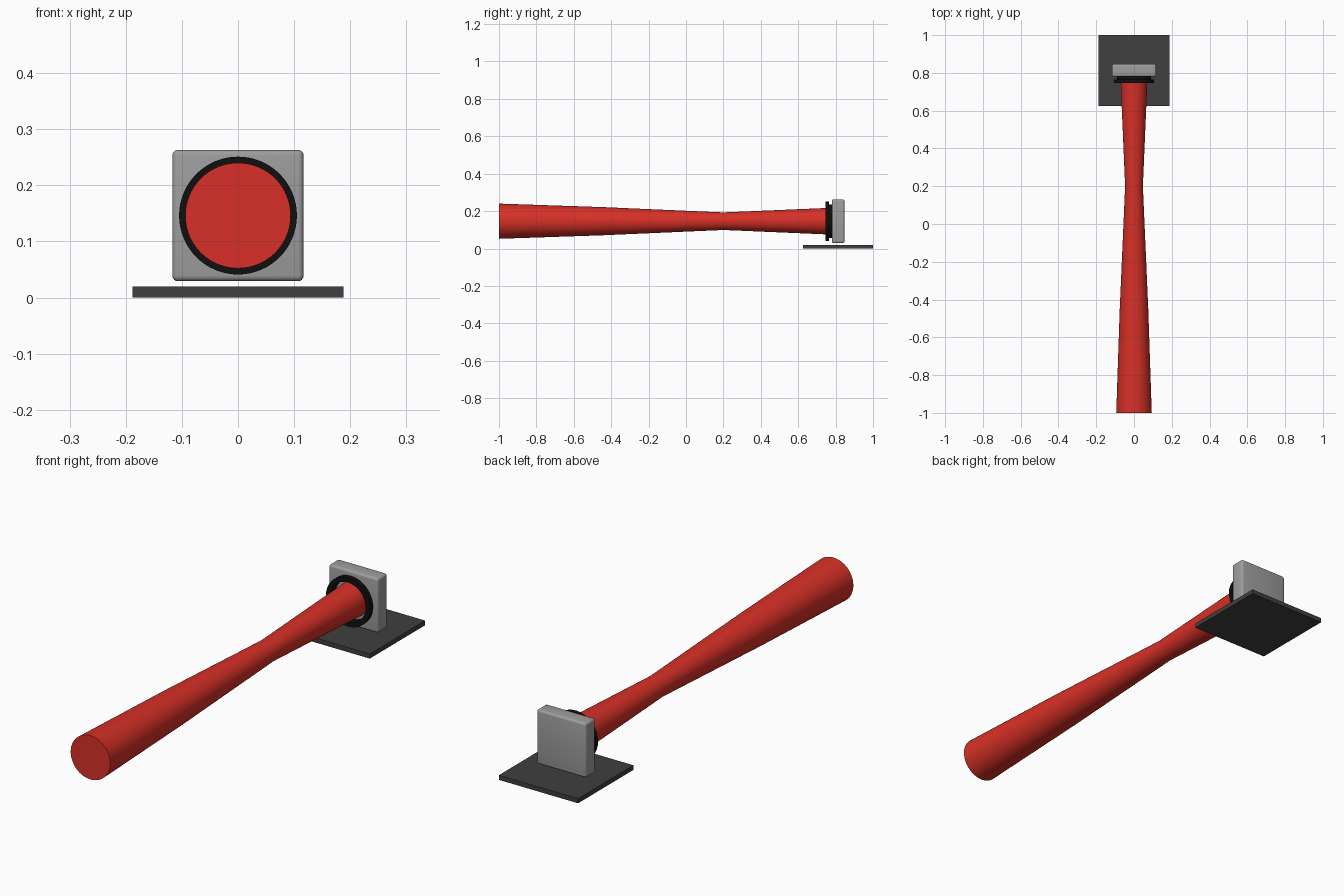
import bpy, bmesh, math

if "Cube" in bpy.data.objects:
    bpy.data.objects.remove(bpy.data.objects["Cube"])

AXIS_Z = 0.146


def material(name, rgb):
    m = bpy.data.materials.new(name)
    m.diffuse_color = (*rgb, 1)
    m.use_nodes = True
    m.node_tree.nodes["Principled BSDF"].inputs["Base Color"].default_value = m.diffuse_color
    return m


red = material("beam red", (0.68, 0.03, 0.02))
grey = material("housing grey", (0.34, 0.34, 0.34))
dark = material("base dark grey", (0.05, 0.05, 0.05))
black = material("ring black", (0.005, 0.005, 0.005))


def finish(name, bm, mat):
    bmesh.ops.recalc_face_normals(bm, faces=bm.faces)
    me = bpy.data.meshes.new(name)
    bm.to_mesh(me)
    bm.free()
    ob = bpy.data.objects.new(name, me)
    bpy.context.collection.objects.link(ob)
    me.materials.append(mat)
    bpy.ops.object.select_all(action='DESELECT')
    ob.select_set(True)
    bpy.context.view_layer.objects.active = ob
    bpy.ops.object.shade_smooth_by_angle(angle=math.radians(30))
    return ob


def lathe(name, profile, mat, closed=False, n=64):
    """Spin (y, radius) points about the horizontal axis."""
    bm = bmesh.new()
    rings = [[bm.verts.new((r * math.cos(2 * math.pi * i / n), y,
                            AXIS_Z + r * math.sin(2 * math.pi * i / n)))
              for i in range(n)] for y, r in profile]
    pairs = list(zip(rings, rings[1:]))
    if closed:
        pairs.append((rings[-1], rings[0]))
    else:
        bm.faces.new(rings[0])
        bm.faces.new(rings[-1])
    for a, b in pairs:
        for i in range(n):
            j = (i + 1) % n
            bm.faces.new((a[i], a[j], b[j], b[i]))
    return finish(name, bm, mat)


def box(name, lo, hi, mat, round_y=0, bevel=0):
    bm = bmesh.new()
    bmesh.ops.create_cube(bm, size=1)
    for v in bm.verts:
        v.co = [(lo[k] + hi[k]) / 2 + v.co[k] * (hi[k] - lo[k]) for k in range(3)]
    if bevel:
        bmesh.ops.bevel(bm, geom=bm.edges[:], offset=bevel, segments=4,
                        profile=0.5, affect='EDGES')
    return finish(name, bm, mat)


# flat base plate
box("base_plate", (-0.188, 0.625, 0), (0.188, 1.0, 0.02), dark)

# square rounded housing
box("housing", (-0.117, 0.78, 0.029), (0.117, 0.847, 0.263), grey, bevel=0.01)

# stepped hollow mounting ring on the front of the housing
lathe("mount_ring", [(0.746, 0.084), (0.746, 0.105), (0.765, 0.105),
                     (0.765, 0.09), (0.785, 0.09), (0.785, 0.084)],
      black, closed=True)

# long waisted beam
lathe("beam", [(-1.0, 0.094), (-0.45, 0.0755), (0.2, 0.047), (0.785, 0.072)], red)
